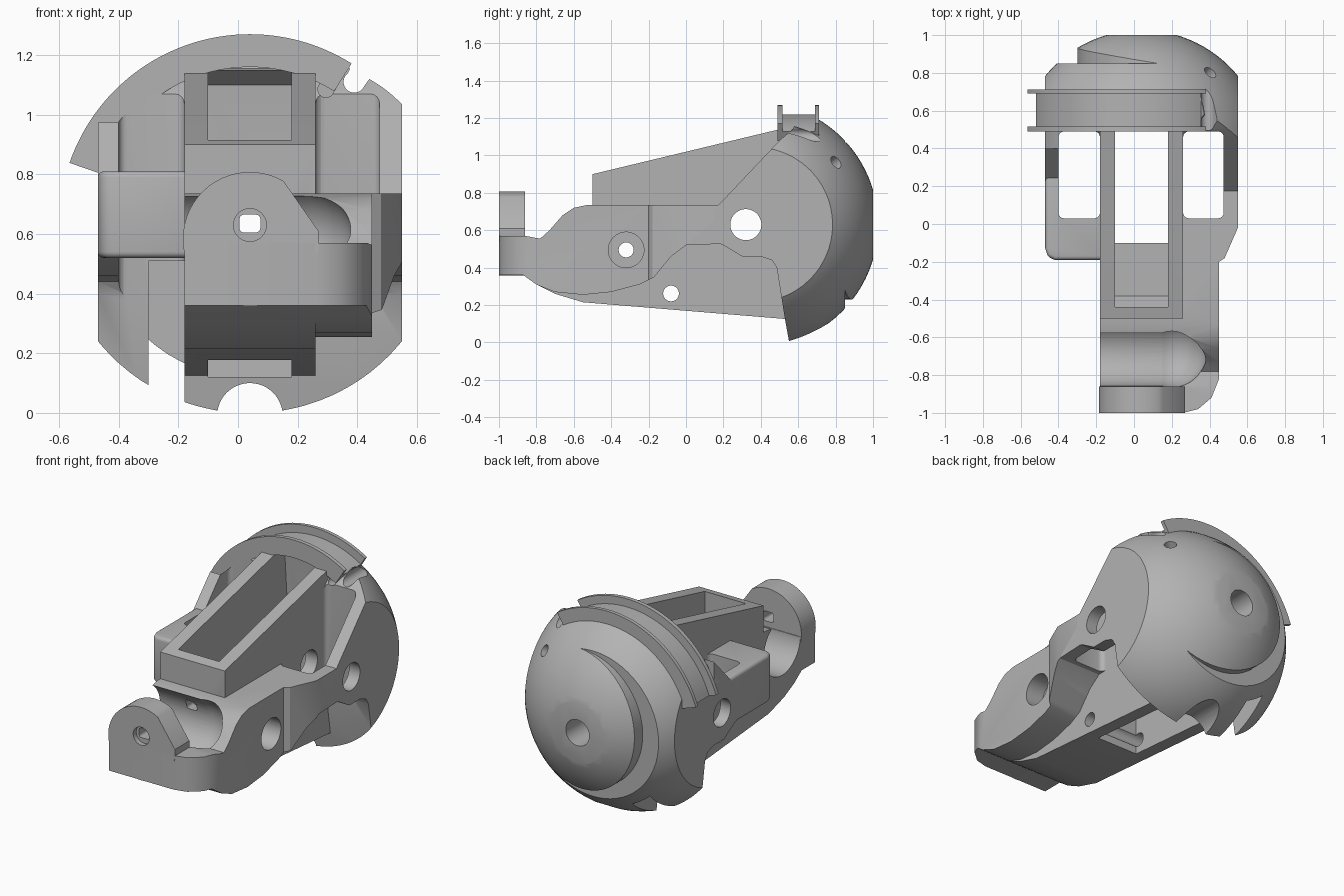
import bpy, bmesh
from math import cos, sin, pi, radians
from mathutils import Vector

if "Cube" in bpy.data.objects:
    bpy.data.objects.remove(bpy.data.objects["Cube"], do_unlink=True)

grey = bpy.data.materials.new("plain grey")
grey.use_nodes = True
grey.diffuse_color = (0.45, 0.45, 0.45, 1)
grey.node_tree.nodes["Principled BSDF"].inputs["Base Color"].default_value = (0.45, 0.45, 0.45, 1)

CX, CZ = 0.04, 0.63      # axis of the dome
PIVOT = Vector((CX, 0.37, CZ))
RADIUS = 0.657


def make(name, bm):
    bmesh.ops.recalc_face_normals(bm, faces=bm.faces)
    mesh = bpy.data.meshes.new(name)
    bm.to_mesh(mesh)
    bm.free()
    ob = bpy.data.objects.new(name, mesh)
    bpy.context.collection.objects.link(ob)
    mesh.materials.append(grey)
    return ob


def prism(name, axis, pts, a, b, bevel=0):
    """Extrude a profile along an axis; x takes (y,z), y takes (x,z), z takes (x,y)."""
    place = {"x": lambda p, t: (t, p[0], p[1]),
             "y": lambda p, t: (p[0], t, p[1]),
             "z": lambda p, t: (p[0], p[1], t)}[axis]
    bm = bmesh.new()
    ends = [[bm.verts.new(place(p, t)) for p in pts] for t in (a, b)]
    for ring in ends:
        bm.faces.new(ring)
    for i in range(len(pts)):
        j = (i + 1) % len(pts)
        bm.faces.new((ends[0][i], ends[0][j], ends[1][j], ends[1][i]))
    ob = make(name, bm)
    if bevel:
        mod = ob.modifiers.new("bevel", "BEVEL")
        mod.width, mod.segments, mod.limit_method = bevel, 4, "ANGLE"
        mod.angle_limit = radians(35)
        apply(ob, mod)
    return ob


def apply(ob, mod):
    with bpy.context.temp_override(object=ob, active_object=ob):
        bpy.ops.object.modifier_apply(modifier=mod.name)


def box(name, x, y, z, bevel=0):
    return prism(name, "z", [(x[0], y[0]), (x[1], y[0]), (x[1], y[1]), (x[0], y[1])], *z, bevel)


def circle(u, v, r, n=48):
    return [(u + r * cos(2 * pi * i / n), v + r * sin(2 * pi * i / n)) for i in range(n)]


def ball(name, centre, r):
    bm = bmesh.new()
    bmesh.ops.create_uvsphere(bm, u_segments=96, v_segments=48, radius=r)
    bmesh.ops.translate(bm, verts=bm.verts, vec=centre)
    return make(name, bm)


def combine(target, tools, op="DIFFERENCE"):
    for tool in tools:
        mod = target.modifiers.new("cut", "BOOLEAN")
        mod.operation, mod.object, mod.solver = op, tool, "EXACT"
        apply(target, mod)


def sector(name, r0, r1, y0, y1, a0=57.8, a1=161, n=48):
    """Arc-shaped bar around the dome axis."""
    angles = [radians(a0 + (a1 - a0) * i / n) for i in range(n + 1)]
    pts = [(CX + r1 * cos(a), CZ + r1 * sin(a)) for a in angles]
    pts += [(CX + r0 * cos(a), CZ + r0 * sin(a)) for a in reversed(angles)]
    return prism(name, "y", pts, y0, y1)


# Domed shell with two cheek plates
shell = ball("domed_shell", PIVOT, RADIUS)
cheek = [(0.15, 0.71), (0.5, 1.08), (0.57, 1.14), (0.65, 1.3), (1, 1.3), (1, -0.1), (0.57, -0.1),
         (0.53, 0.12), (0.485, 0.4), (0.46, 0.44), (0.4, 0.46), (0.3, 0.46), (0.2, 0.52), (0.15, 0.54)]
envelope = prism("envelope", "x", cheek, -0.47, 0.55)
combine(shell, [envelope], "INTERSECT")

# Central frame
frame = prism("central_frame", "x", [
    (-0.5, 0.9), (0.5, 1.14), (0.6, 1.16), (0.6, 0.12), (-0.55, 0.215), (-0.7, 0.26),
    (-0.8, 0.31), (-0.86, 0.36), (-0.86, 0.55), (-0.5, 0.55)], -0.18, 0.26)

# Long left arm: side profile trimmed by its plan outline
left_arm = prism("left_arm", "x", [
    (-1, 0.36), (-1, 0.57), (-0.86, 0.57), (-0.78, 0.555), (-0.73, 0.6), (-0.66, 0.68), (-0.6, 0.72),
    (-0.53, 0.735), (0.25, 0.735), (0.25, 0.53), (0, 0.52), (-0.08, 0.46), (-0.17, 0.35),
    (-0.25, 0.31), (-0.4, 0.27), (-0.55, 0.255), (-0.7, 0.27), (-0.8, 0.31), (-0.87, 0.36)],
    -0.18, 0.6)
plan = prism("plan", "z", [
    (-0.3, -1.1), (0.26, -1.1), (0.26, -1), (0.34, -0.98), (0.41, -0.92), (0.45, -0.82), (0.45, -0.2),
    (0.48, -0.18), (0.55, -0.02), (0.55, 0.24), (-0.3, 0.24)], 0, 1)
combine(left_arm, [plan], "INTERSECT")

# Short right arm
right_arm = prism("right_arm", "z", [
    (-0.15, -0.19), (-0.42, -0.19), (-0.455, -0.175), (-0.47, -0.13), (-0.47, 0.32), (-0.15, 0.32)],
    0.52, 0.81, 0.02)

# Front disc
arc = [radians(60 + 270 * i / 40) for i in range(41)]
disc = prism("front_disc", "y",
             [(CX + 0.225 * cos(a), 0.583 + 0.225 * sin(a)) for a in arc]
             + [(0.27, 0.55), (0.27, 0.61)], -1, -0.86)

# Curved rail: base band with two flanges
rail = sector("rail_base", 0.53, 0.59, 0.5, 0.7)
flanges = [sector("rail_front_flange", 0.53, 0.64, 0.49, 0.515),
           sector("rail_back_flange", 0.53, 0.64, 0.69, 0.712)]
rail_bed = sector("rail_bed", 0.56, 0.8, 0.4, 0.712)

# Shared cutters
slot = prism("slot", "x", [
    (-0.44, 1.4), (-0.44, 0.5), (-0.38, 0.42), (-0.1, 0.42), (-0.1, -0.1), (0.49, -0.1),
    (0.49, 0.12), (0.6, 0.12), (0.63, 0.7), (0.6, 1.1), (0.5, 1.18), (0.48, 1.4)], -0.1, 0.18)
windows = [box("right_window", (-0.4, -0.18), (0.03, 0.49), (-0.2, 1.5), 0.03),
           box("left_window", (0.26, 0.475), (0.03, 0.49), (-0.2, 1.5), 0.03)]
pivot_hole = prism("pivot_hole", "x", circle(0.32, CZ, 0.083), -1, 1)
pin_hole = prism("pin_hole", "x", circle(-0.08, 0.262, 0.042), -1, 1)
arm_hole = prism("arm_hole", "x", circle(-0.32, 0.495, 0.04), -1, 1)
arm_bore = prism("arm_bore", "x", circle(-0.32, 0.495, 0.095), 0.33, 1)
cable_hole = box("cable_hole", (CX - 0.035, CX + 0.035), (-1.1, 0.5), (0.605, 0.665), 0.015)
disc_bore = prism("disc_bore", "y", circle(CX, CZ, 0.055), -1.1, -0.97)
dome_hole = prism("dome_hole", "y", circle(CX, CZ, 0.08), 0.5, 1.1)
bowl = ball("bowl", (0.2, -0.68, 0.58), 0.185)
trough = prism("trough", "x", circle(-0.68, 0.58, 0.178), -0.4, 0.2)
core = box("core", (-0.18, 0.26), (-0.3, 0.49), (-0.2, 1.5))
gap = box("gap", (-0.3, -0.18), (0.4, 0.78), (-0.1, 0.51))
arch = prism("arch", "y", circle(CX, -0.01, 0.11), 0.3, 1.1)
notch = prism("notch", "y", circle(0.39, 1.11, 0.036), 0.3, 0.75)
notch_mouth = prism("notch_mouth", "y", [(0.36, 1.12), (0.415, 1.085), (0.5, 1.2), (0.42, 1.25)], 0.3, 0.75)
small_hole = prism("small_hole", "y", circle(0.295, 1.085, 0.027), 0.3, 0.62)

# Crescent step on the back of the dome
crescent = prism("crescent", "y", circle(CX, CZ, 0.62, 96), 0.85, 1.2)
keep = prism("keep", "y", circle(0.12, 0.65, 0.42, 96), 0.8, 1.3)
combine(crescent, [keep])

# Radial screw hole in the dome
bm = bmesh.new()
bmesh.ops.create_cone(bm, cap_ends=True, segments=32, radius1=0.036, radius2=0.036, depth=0.4)
aim = Vector((0.37, 0.44, 0.34)).normalized()
bmesh.ops.rotate(bm, verts=bm.verts, matrix=aim.to_track_quat("Z", "Y").to_matrix())
bmesh.ops.translate(bm, verts=bm.verts, vec=PIVOT + aim * RADIUS)
screw_hole = make("screw_hole", bm)

# Cut every part
combine(shell, windows + [core, rail_bed, slot, pivot_hole, dome_hole, gap, arch, crescent,
                          notch, notch_mouth, small_hole, screw_hole])
combine(frame, [slot, pivot_hole, pin_hole, arm_hole, cable_hole, bowl, trough])
combine(left_arm, windows + [slot, pivot_hole, arm_hole, arm_bore, cable_hole, bowl, trough])
combine(right_arm, windows + [slot, pivot_hole])
combine(disc, [cable_hole, disc_bore])
combine(rail, [slot])

parts = [shell, frame, left_arm, right_arm, disc, rail] + flanges
for ob in list(bpy.context.collection.objects):
    if ob.type == "MESH" and ob.data.materials and ob.data.materials[0] == grey and ob not in parts:
        bpy.data.objects.remove(ob, do_unlink=True)

# Shade curved faces smooth, keep hard edges
bpy.ops.object.select_all(action="DESELECT")
for ob in parts:
    ob.select_set(True)
bpy.context.view_layer.objects.active = shell
bpy.ops.object.shade_smooth_by_angle(angle=radians(32))
